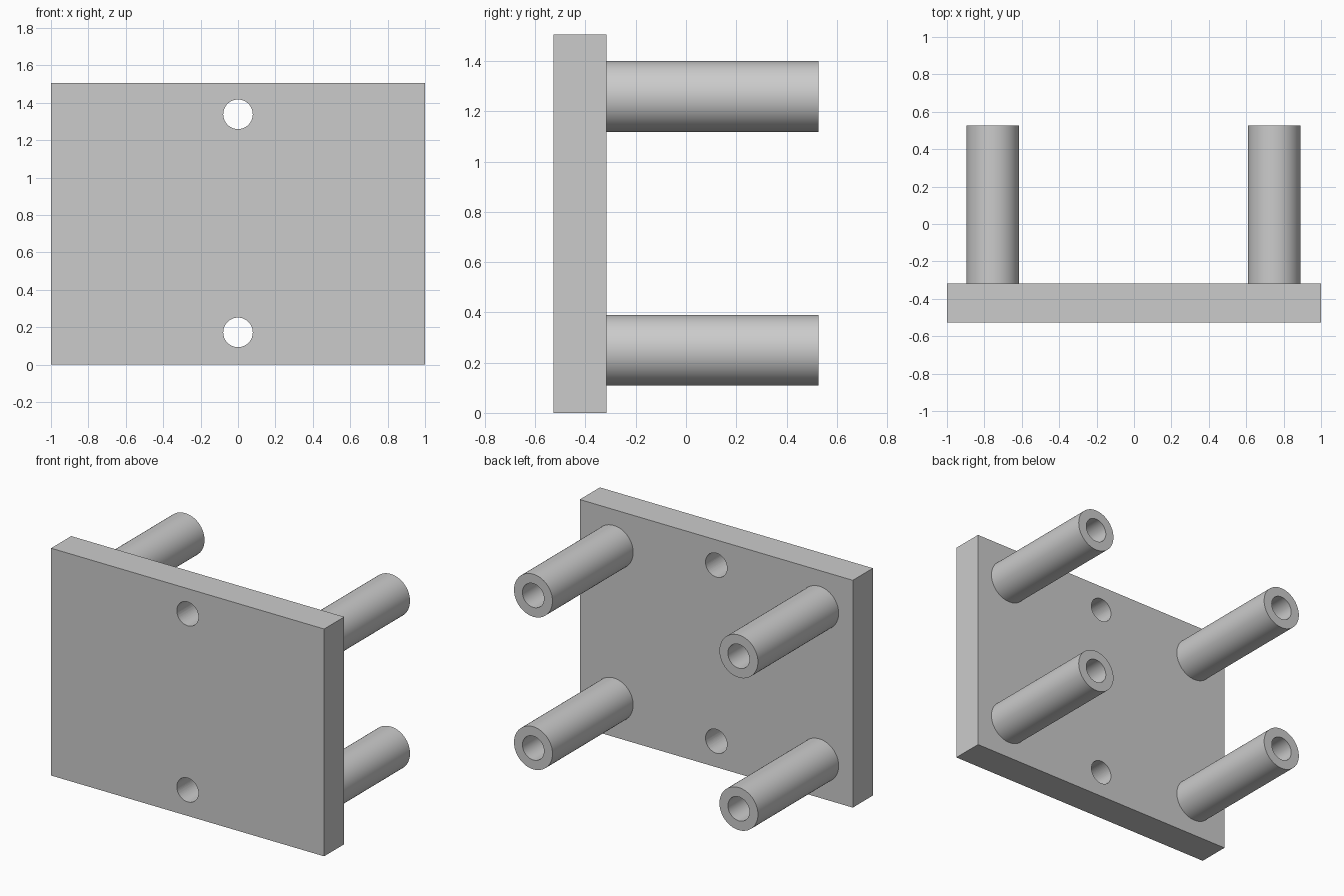
import bpy
import bmesh
import math
from mathutils import Matrix, Vector

cube = bpy.data.objects.get("Cube")
if cube:
    bpy.data.objects.remove(cube, do_unlink=True)

WIDTH, HEIGHT = 2.0, 1.505
FRONT, FACE, TIP = -0.527, -0.317, 0.527
POST_R, BORE_R = 0.141, 0.079
SIDES = 64

grey = bpy.data.materials.new("plain grey")
grey.use_nodes = True
colour = (0.6, 0.6, 0.6, 1)
grey.diffuse_color = colour
grey.node_tree.nodes["Principled BSDF"].inputs["Base Color"].default_value = colour


def add_object(name, bm):
    bmesh.ops.recalc_face_normals(bm, faces=bm.faces)
    mesh = bpy.data.meshes.new(name)
    bm.to_mesh(mesh)
    bm.free()
    mesh.materials.append(grey)
    obj = bpy.data.objects.new(name, mesh)
    bpy.context.collection.objects.link(obj)
    return obj


def smooth(obj):
    bpy.ops.object.select_all(action="DESELECT")
    obj.select_set(True)
    bpy.context.view_layer.objects.active = obj
    bpy.ops.object.shade_smooth_by_angle(angle=math.radians(30))


# Mounting plate
bm = bmesh.new()
size = Matrix.Diagonal((WIDTH, FACE - FRONT, HEIGHT, 1))
centre = Matrix.Translation((0, (FRONT + FACE) / 2, HEIGHT / 2))
bmesh.ops.create_cube(bm, size=1, matrix=centre @ size)
plate = add_object("mounting_plate", bm)

# Screw holes through the plate
bm = bmesh.new()
for z in (0.172, 1.338):
    place = Matrix.Translation((0, FACE, z)) @ Matrix.Rotation(math.pi / 2, 4, "X")
    bmesh.ops.create_cone(bm, cap_ends=True, segments=SIDES, radius1=BORE_R,
                          radius2=BORE_R, depth=1, matrix=place)
cutter = add_object("screw_hole_cutter", bm)
cutter.hide_render = True
cut = plate.modifiers.new("screw holes", "BOOLEAN")
cut.object = cutter
cut.solver = "EXACT"
smooth(plate)
bpy.ops.object.modifier_apply(modifier=cut.name)
smooth(plate)
bpy.data.objects.remove(cutter, do_unlink=True)


# Hollow standoff posts, each a revolved wall seated on the plate
def add_post(name, x, z):
    bm = bmesh.new()
    profile = [(POST_R, FACE), (POST_R, TIP), (BORE_R, TIP), (BORE_R, FACE)]
    verts = [bm.verts.new((x + r, y, z)) for r, y in profile]
    edges = [bm.edges.new((verts[i], verts[(i + 1) % 4])) for i in range(4)]
    bmesh.ops.spin(bm, geom=verts + edges, cent=(x, 0, z), axis=Vector((0, 1, 0)),
                   angle=math.tau, steps=SIDES)
    bmesh.ops.remove_doubles(bm, verts=bm.verts, dist=0.0005)
    smooth(add_object(name, bm))


for side, x in (("left", 0.75), ("right", -0.755)):
    for level, z in (("lower", 0.249), ("upper", 1.259)):
        add_post(f"{level}_{side}_post", x, z)
